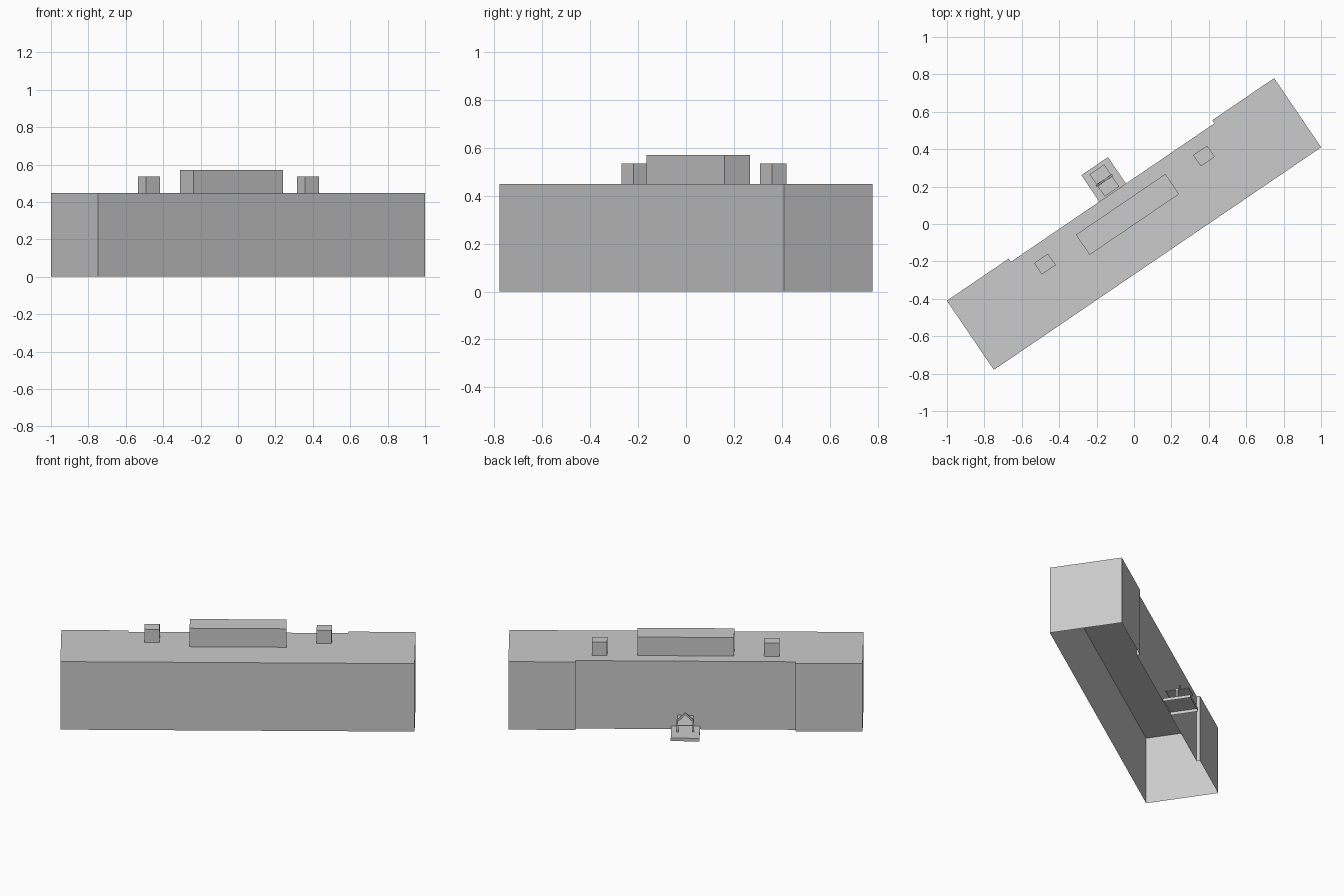
import bpy, bmesh, math

if "Cube" in bpy.data.objects:
    bpy.data.objects.remove(bpy.data.objects["Cube"], do_unlink=True)

TURN = math.atan2(1.19, 1.75)  # the whole building stands at an angle

gray = bpy.data.materials.new("plain gray")
gray.use_nodes = True
color = (0.6, 0.6, 0.6, 1)
gray.diffuse_color = color
gray.node_tree.nodes["Principled BSDF"].inputs["Base Color"].default_value = color


def finish(name, bm):
    mesh = bpy.data.meshes.new(name)
    bm.to_mesh(mesh)
    bm.free()
    mesh.materials.append(gray)
    obj = bpy.data.objects.new(name, mesh)
    obj.rotation_euler.z = TURN
    bpy.context.collection.objects.link(obj)
    return obj


def shell(name, outline, z0, z1, bottom=False):
    """Walls and a flat top over a counter-clockwise outline."""
    bm = bmesh.new()
    low = [bm.verts.new((x, y, z0)) for x, y in outline]
    high = [bm.verts.new((x, y, z1)) for x, y in outline]
    n = len(outline)
    for i in range(n):
        j = (i + 1) % n
        bm.faces.new((low[i], low[j], high[j], high[i]))
    bm.faces.new(high)
    if bottom:
        bm.faces.new(low[::-1])
    return finish(name, bm)


def rect(x0, x1, y0, y1):
    return [(x0, y0), (x1, y0), (x1, y1), (x0, y1)]


# Main block, open below, with a shallow recess along the back
L, W, R, D = 1.058, 0.2235, 0.658, 0.203
shell("main_building", [(-L, -W), (L, -W), (L, W), (R, W), (R, D),
                        (-R, D), (-R, W), (-L, W)], 0, 0.448)

# Rooftop structures
shell("roof_penthouse", rect(-0.289, 0.289, -0.003, 0.127), 0.448, 0.57)
for side, x in (("right", -0.514), ("left", 0.514)):
    shell("roof_vent_" + side, rect(x - 0.045, x + 0.045, 0.054, 0.127), 0.448, 0.535)

# Entrance step and flat canopy
shell("entrance_step", rect(-0.086, 0.086, D, 0.374), 0, 0.02)
shell("entrance_canopy", rect(-0.047, 0.047, 0.21, 0.353), 0.09, 0.095, bottom=True)

# Gabled frame carrying the canopy
half = [(0.053, 0.02), (0.053, 0.095), (0, 0.147)]
inner = [(0.042, 0.02), (0.042, 0.09), (0, 0.132)]
mirror = lambda pts: [(-x, z) for x, z in pts[-2::-1]]
ring = half + mirror(half) + (inner + mirror(inner))[::-1]
bm = bmesh.new()
face = bm.faces.new([bm.verts.new((x, 0.276, z)) for x, z in ring])
new = bmesh.ops.extrude_face_region(bm, geom=[face])["geom"]
bmesh.ops.translate(bm, vec=(0, 0.011, 0),
                    verts=[g for g in new if isinstance(g, bmesh.types.BMVert)])
bmesh.ops.recalc_face_normals(bm, faces=bm.faces)
finish("canopy_frame", bm)
